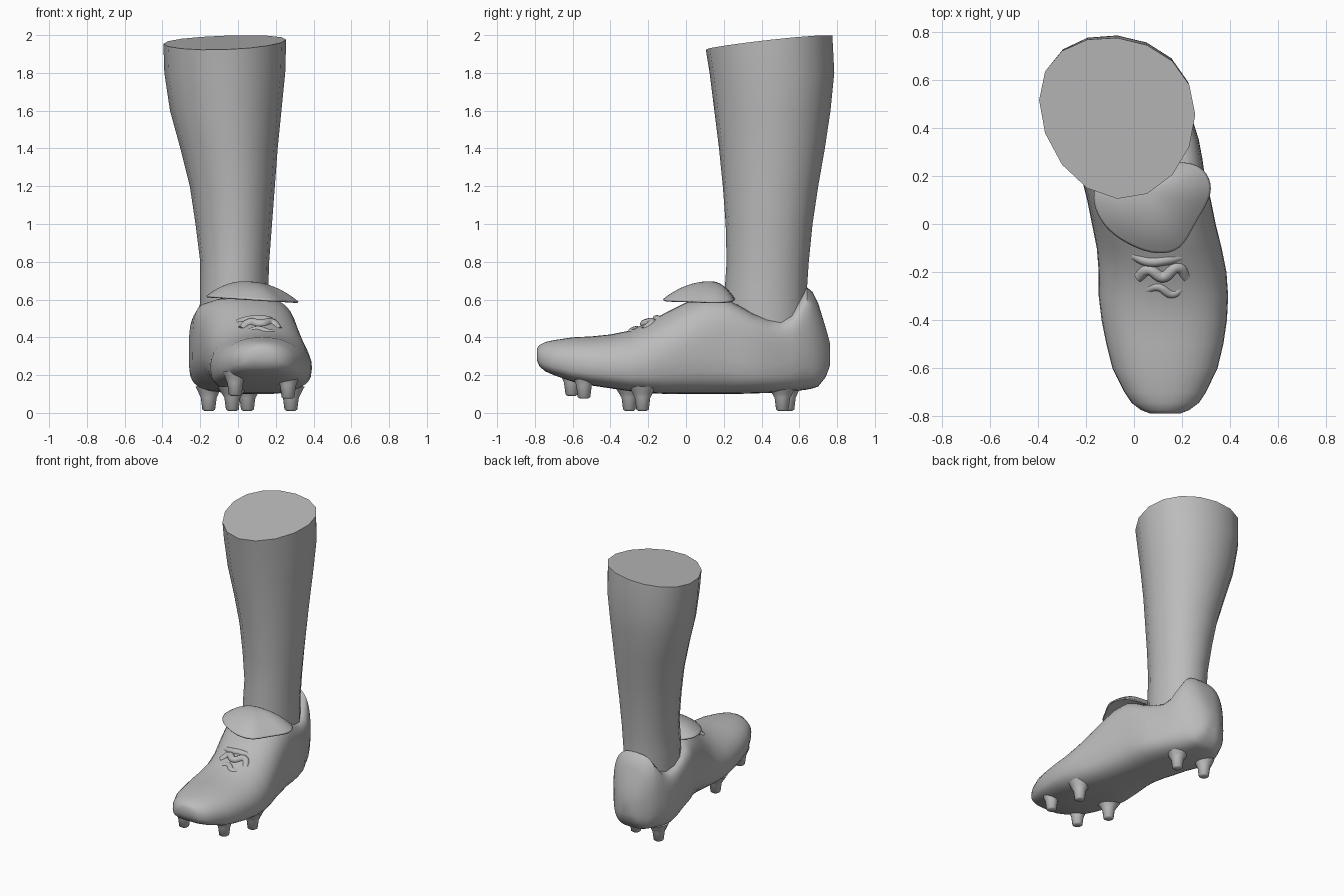
import bpy, bmesh, math
from mathutils import Vector

if "Cube" in bpy.data.objects:
    bpy.data.objects.remove(bpy.data.objects["Cube"], do_unlink=True)

grey = bpy.data.materials.new("plain_grey")
grey.use_nodes = True
grey.diffuse_color = (0.5, 0.5, 0.5, 1)
grey.node_tree.nodes["Principled BSDF"].inputs["Base Color"].default_value = (0.5, 0.5, 0.5, 1)


def finish(obj, angle=50):
    obj.data.materials.append(grey)
    bpy.ops.object.select_all(action="DESELECT")
    obj.select_set(True)
    bpy.context.view_layer.objects.active = obj
    bpy.ops.object.shade_smooth_by_angle(angle=math.radians(angle))
    return obj


def loft(name, rings, cap_start=False, cap_end=False):
    """Skin a list of closed rings with quads."""
    bm = bmesh.new()
    loops = [[bm.verts.new(p) for p in ring] for ring in rings]
    for a, b in zip(loops, loops[1:]):
        n = len(a)
        for i in range(n):
            j = (i + 1) % n
            bm.faces.new((a[i], a[j], b[j], b[i]))
    if cap_start:
        bm.faces.new(loops[0])
    if cap_end:
        bm.faces.new(loops[-1])
    bmesh.ops.recalc_face_normals(bm, faces=bm.faces)
    mesh = bpy.data.meshes.new(name)
    bm.to_mesh(mesh)
    bm.free()
    obj = bpy.data.objects.new(name, mesh)
    bpy.context.collection.objects.link(obj)
    return finish(obj)


def power(v, e):
    return math.copysign(abs(v) ** e, v)


def circle(n):
    return [2 * math.pi * i / n for i in range(n)]


def bump(v, centre, reach):
    return max(0, 1 - ((v - centre) / reach) ** 2)


# Sock: closed at the top, each row is height, x range, y range
sock_rows = [
    (0.45, -0.20, 0.16, 0.20, 0.64), (0.65, -0.20, 0.16, 0.205, 0.64),
    (0.8, -0.20, 0.165, 0.215, 0.65), (1.0, -0.225, 0.18, 0.21, 0.67),
    (1.2, -0.255, 0.195, 0.195, 0.70), (1.4, -0.305, 0.21, 0.175, 0.735),
    (1.6, -0.36, 0.23, 0.15, 0.765), (1.8, -0.39, 0.25, 0.125, 0.785),
    (1.96, -0.395, 0.255, 0.105, 0.775)]
rings = []
for z, x0, x1, y0, y1 in sock_rows:
    calf = max(0, z - 0.65) / 1.3
    ring = []
    for t in circle(16):
        c = math.cos(t)
        x = (x0 + x1) / 2 + (x1 - x0) / 2 * c
        y = (y0 + y1) / 2 + (y1 - y0) / 2 * math.sin(t)
        # The calf is widest towards the back, more so on the right
        y += calf * (0.045 * c * c - 0.03 * c)
        # The top rim slopes up to the back
        tilt = 0.11 * (y - 0.44) + 0.045 * (x + 0.07) if z > 1.9 else 0
        ring.append((x, y, min(z + tilt, 2.0)))
    rings.append(ring)
loft("sock", rings, cap_end=True)

# Shoe: each row is y, x range, z range, squareness of the upper half
shoe_rows = [
    (-0.79, 0.07, 0.19, 0.28, 0.34, 1), (-0.775, 0.03, 0.23, 0.245, 0.36, 1),
    (-0.745, -0.01, 0.27, 0.22, 0.375, 0.95),
    (-0.7, -0.04, 0.30, 0.20, 0.385, 0.9), (-0.6, -0.09, 0.348, 0.165, 0.40, 0.9),
    (-0.5, -0.115, 0.372, 0.145, 0.405, 0.9), (-0.4, -0.135, 0.387, 0.13, 0.415, 0.9),
    (-0.3, -0.147, 0.392, 0.115, 0.435, 0.95), (-0.2, -0.147, 0.385, 0.105, 0.48, 1),
    (-0.1, -0.155, 0.365, 0.10, 0.535, 0.95), (0, -0.175, 0.34, 0.10, 0.585, 0.8),
    (0.1, -0.195, 0.32, 0.10, 0.615, 0.65), (0.2, -0.22, 0.295, 0.10, 0.61, 0.5),
    (0.27, -0.24, 0.285, 0.10, 0.575, 0.43), (0.35, -0.25, 0.27, 0.103, 0.53, 0.42),
    (0.43, -0.26, 0.245, 0.105, 0.50, 0.43), (0.5, -0.26, 0.21, 0.11, 0.495, 0.48),
    (0.56, -0.255, 0.185, 0.113, 0.53, 0.52), (0.6, -0.245, 0.165, 0.118, 0.6, 0.57),
    (0.64, -0.23, 0.143, 0.123, 0.665, 0.65), (0.67, -0.215, 0.122, 0.13, 0.64, 0.7),
    (0.7, -0.19, 0.097, 0.14, 0.58, 0.75), (0.74, -0.14, 0.045, 0.19, 0.45, 0.8),
    (0.762, -0.09, 0.0, 0.25, 0.37, 1)]
rings = []
for y, x0, x1, z0, z1, square in shoe_rows:
    zm = z0 + 0.38 * (z1 - z0)
    # On the right the collar stands higher and the sole is arched
    lift = 0.085 * bump(y, 0.4, 0.2)
    arch = bump(y, 0.18, 0.32)
    ring = []
    for t in circle(36):
        c, s = math.cos(t), math.sin(t)
        inner = max(0, -c)
        if s > 0:
            e = square
            half = z1 - zm + lift * inner
            width = 1
        else:
            e = 0.55
            half = zm - z0 - 0.04 * arch * inner
            width = 1 + s * (0.1 + 0.28 * arch * inner)
        ring.append(((x0 + x1) / 2 + (x1 - x0) / 2 * power(c, e) * width,
                     y, zm + half * power(s, e)))
    rings.append(ring)
loft("shoe", rings, True, True)

# Studs: flared pegs under the sole, each with its foot position and flare
studs = [(-0.015, -0.605, 0.09, 0.6), (0.265, -0.54, 0.075, 0.6), (-0.03, -0.30, 0.01, 1),
         (0.28, -0.23, 0.01, 0.8), (0.05, 0.51, 0.01, 1), (-0.155, 0.54, 0.01, 0.7)]
stud_profile = [(0, 0.022, 0), (0.008, 0.034, 0), (0.07, 0.042, 0),
                (0.095, 0.045, 0.012), (0.13, 0.045, 0.035)]
for i, (x, y, z, flare) in enumerate(studs):
    loft("stud_%d" % (i + 1),
         [[(x + (r + f * flare) * math.cos(t), y + (r + f * flare) * math.sin(t), z + h)
           for t in circle(14)] for h, r, f in stud_profile], True, True)

# Tongue: thin domed flap folded forward over the instep
outline = [(-0.17, 0.07), (-0.115, -0.03), (0, -0.1), (0.10, -0.13), (0.2, -0.11),
           (0.245, -0.01), (0.31, 0.09), (0.33, 0.165), (0.28, 0.255), (0.15, 0.26),
           (0, 0.26), (-0.12, 0.22), (-0.17, 0.15)]
cx, cy = 0.06, 0.13
rings = []
for r in (1, 0.85, 0.65, 0.4, 0.15):
    rings.append([(cx + (x - cx) * r, cy + (y - cy) * r,
                   0.605 - 0.06 * (x - cx) * r + 0.093 * (1 - r ** 2.2)) for x, y in outline])
tongue = loft("tongue", rings, cap_end=True)
smooth = tongue.modifiers.new("smooth_outline", "SUBSURF")
smooth.levels = smooth.render_levels = 2
shell = tongue.modifiers.new("thickness", "SOLIDIFY")
shell.thickness = 0.01


# Laces: soft cords bunched on the instep
def cord(name, points, radius):
    curve = bpy.data.curves.new(name, "CURVE")
    curve.dimensions = "3D"
    curve.bevel_depth = radius
    curve.bevel_resolution = 3
    curve.use_fill_caps = True
    spline = curve.splines.new("BEZIER")
    spline.bezier_points.add(len(points) - 1)
    for bp, p in zip(spline.bezier_points, points):
        bp.co = Vector(p)
        bp.handle_left_type = bp.handle_right_type = "AUTO"
    obj = bpy.data.objects.new(name, curve)
    bpy.context.collection.objects.link(obj)
    curve.materials.append(grey)


cord("lace_upper", [(0, -0.13, 0.475), (0.06, -0.155, 0.492), (0.13, -0.15, 0.495),
                    (0.21, -0.13, 0.475)], 0.022)
cord("lace_loop", [(0.02, -0.22, 0.44), (0.06, -0.19, 0.475), (0.12, -0.22, 0.47),
                   (0.18, -0.18, 0.475), (0.215, -0.22, 0.435)], 0.024)
cord("lace_lower", [(0.04, -0.28, 0.41), (0.10, -0.26, 0.44), (0.16, -0.29, 0.425),
                    (0.21, -0.25, 0.42)], 0.02)
